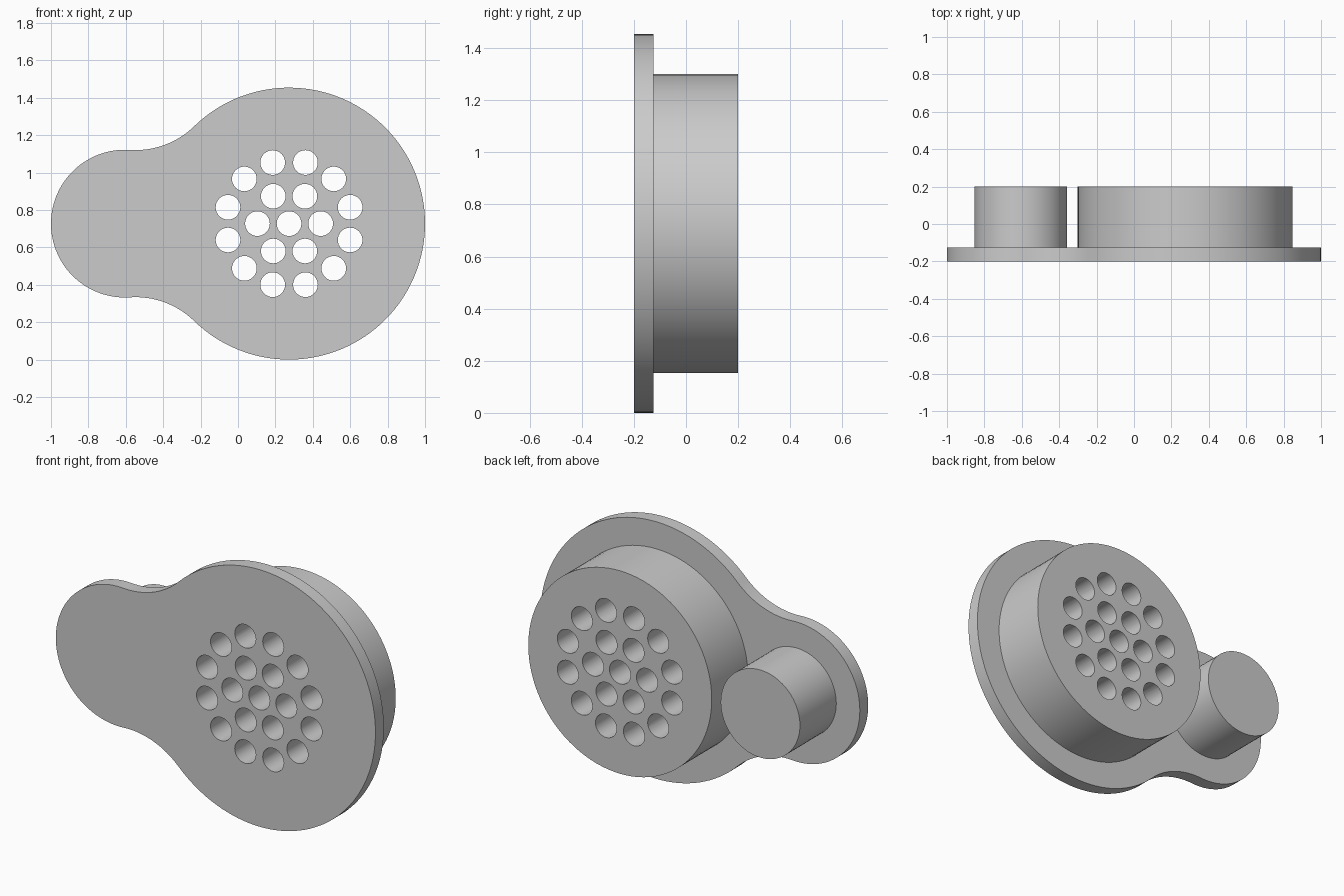
import bpy, bmesh
from math import sin, cos, pi, atan2, sqrt, radians

cube = bpy.data.objects.get("Cube")
if cube:
    bpy.data.objects.remove(cube, do_unlink=True)

# Main dimensions
CZ = 0.727                                   # height of the shared centre line
BIG_X, BIG_R = 0.273, 0.727                  # large lobe of the plate
SMALL_X, SMALL_R = -0.605, 0.395             # small lobe of the plate
FILLET_R = 0.45                              # concave neck radius
FRONT, PLATE_BACK, BACK = -0.2, -0.125, 0.2
HOLE_R = 0.066

grey = bpy.data.materials.new("light_grey")
grey.use_nodes = True
colour = (0.6, 0.6, 0.6, 1)
grey.diffuse_color = colour
grey.node_tree.nodes["Principled BSDF"].inputs["Base Color"].default_value = colour


def arc(x, z, r, a0, a1, n):
    """Points along an arc in the x-z plane."""
    steps = [a0 + (a1 - a0) * i / n for i in range(n + 1)]
    return [(x + r * cos(a), z + r * sin(a)) for a in steps]


def circle(x, z, r, n):
    return arc(x, z, r, 0, 2 * pi, n)[:-1]


def extruded(name, outlines, y0, y1):
    """Solid prisms from x-z outlines, running from y0 to y1."""
    bm = bmesh.new()
    for pts in outlines:
        rings = [[bm.verts.new((x, y, z)) for x, z in pts] for y in (y0, y1)]
        for ring in rings:
            bm.faces.new(ring)
        for i in range(len(pts)):
            j = (i + 1) % len(pts)
            bm.faces.new((rings[0][i], rings[0][j], rings[1][j], rings[1][i]))
    bmesh.ops.recalc_face_normals(bm, faces=bm.faces[:])
    mesh = bpy.data.meshes.new(name)
    bm.to_mesh(mesh)
    bm.free()
    mesh.materials.append(grey)
    ob = bpy.data.objects.new(name, mesh)
    bpy.context.collection.objects.link(ob)
    return ob


# Plate outline: two lobes joined by tangent concave fillets
gap = BIG_X - SMALL_X
d_big, d_small = BIG_R + FILLET_R, SMALL_R + FILLET_R
fx = (d_small ** 2 - d_big ** 2 + gap ** 2) / (2 * gap)
fz = sqrt(d_small ** 2 - fx ** 2)
a_big = atan2(fz, fx - gap)
a_small = atan2(fz, fx)
upper = (arc(BIG_X, 0, BIG_R, 0, a_big, 48)
         + arc(SMALL_X + fx, fz, FILLET_R, a_big - pi, a_small - pi, 16)[1:]
         + arc(SMALL_X, 0, SMALL_R, a_small, pi, 32)[1:])
lower = [(x, -z) for x, z in upper[-2:0:-1]]
outline = [(x, CZ + z) for x, z in upper + lower]
body = extruded("body_plate", [outline], FRONT, PLATE_BACK)

# Round bosses on the back, sunk slightly into the plate for a clean union
overlap = PLATE_BACK - 0.03
bosses = extruded("bosses", [circle(BIG_X, CZ, 0.574, 96),
                             circle(SMALL_X, CZ, 0.248, 64)], overlap, BACK)

# Drain holes: one in the middle, a ring of six and a ring of twelve
centres = [(BIG_X, CZ)]
centres += circle(BIG_X, CZ, 0.169, 6)
centres += arc(BIG_X, CZ, 0.338, radians(15), radians(345), 11)
holes = extruded("hole_cutters", [circle(x, z, HOLE_R, 32) for x, z in centres],
                 FRONT - 0.1, BACK + 0.1)

# Join the bosses, cut the holes, then bake the result
for tool, operation in ((bosses, 'UNION'), (holes, 'DIFFERENCE')):
    tool.hide_render = True
    mod = body.modifiers.new(operation.lower(), 'BOOLEAN')
    mod.operation = operation
    mod.solver = 'EXACT'
    mod.object = tool
bpy.context.view_layer.update()
baked = bpy.data.meshes.new_from_object(
    body.evaluated_get(bpy.context.evaluated_depsgraph_get()))
body.modifiers.clear()
body.data = baked
for tool in (bosses, holes):
    bpy.data.objects.remove(tool, do_unlink=True)

# Smooth walls with crisp rims
bpy.ops.object.select_all(action='DESELECT')
body.select_set(True)
bpy.context.view_layer.objects.active = body
bpy.ops.object.shade_smooth_by_angle(angle=radians(30))
